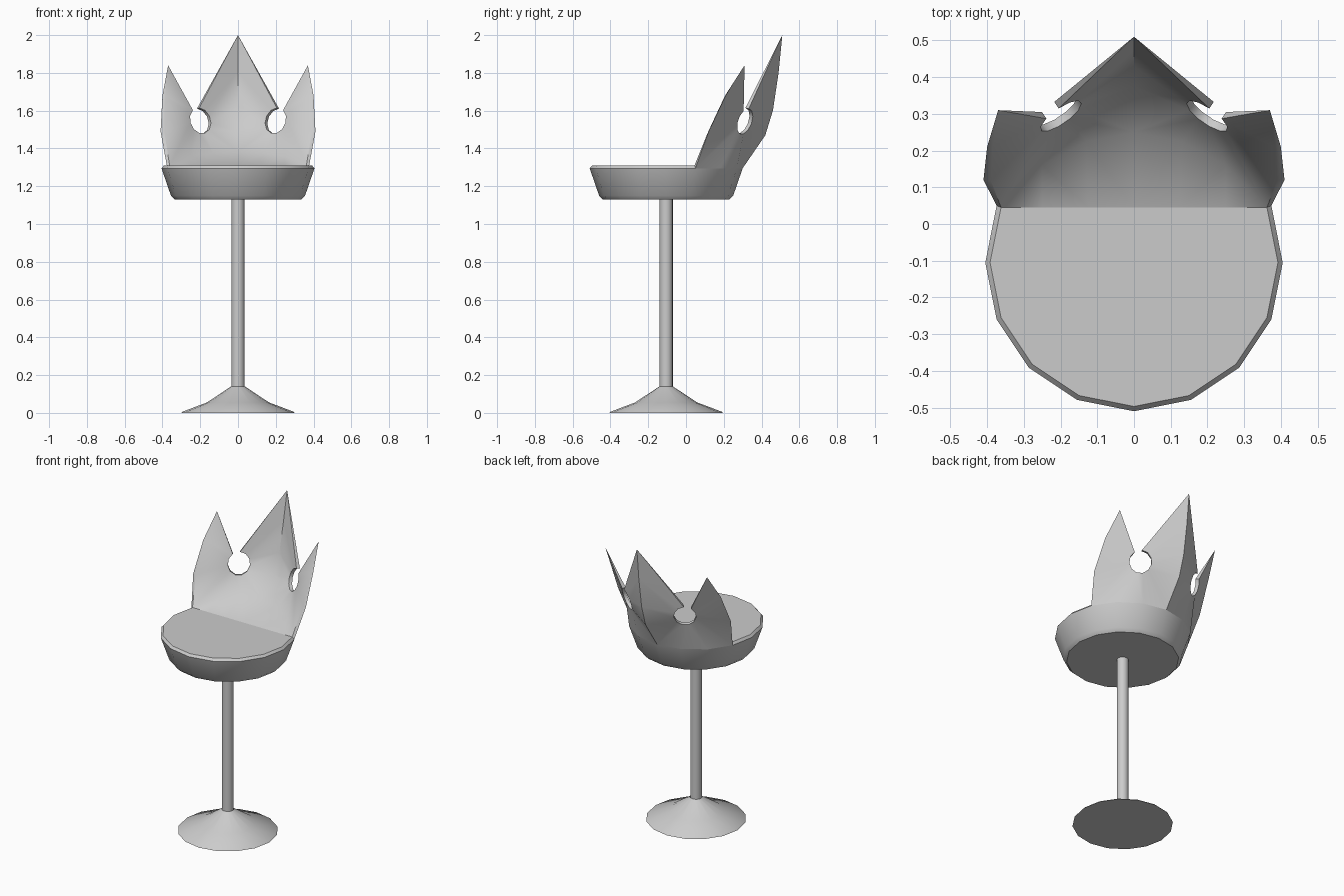
import bpy, bmesh
from math import sin, cos, pi, radians
from mathutils import Vector as V

if "Cube" in bpy.data.objects:
    bpy.data.objects.remove(bpy.data.objects["Cube"])

CY = -0.105   # y of the stool axis
N = 16


def finish(bm, name, angle):
    bmesh.ops.remove_doubles(bm, verts=bm.verts, dist=0.0005)
    bmesh.ops.recalc_face_normals(bm, faces=bm.faces)
    me = bpy.data.meshes.new(name)
    bm.to_mesh(me)
    bm.free()
    ob = bpy.data.objects.new(name, me)
    bpy.context.collection.objects.link(ob)
    bpy.ops.object.select_all(action='DESELECT')
    bpy.context.view_layer.objects.active = ob
    ob.select_set(True)
    bpy.ops.object.shade_smooth_by_angle(angle=radians(angle))
    return ob


def face(bm, pts):
    bm.faces.new([bm.verts.new(p) for p in pts])


def rim(r, z, i):
    # point i of a 16-sided ring, counted from the back
    a = 2 * pi * i / N
    return V((r * sin(a), CY + r * cos(a), z))


def lathe(bm, profile):
    for (r0, z0), (r1, z1) in zip(profile, profile[1:]):
        for i in range(N):
            face(bm, [rim(r0, z0, i), rim(r0, z0, i + 1), rim(r1, z1, i + 1), rim(r1, z1, i)])


# foot and stem
bm = bmesh.new()
foot = [(0.30, 0), (0.295, 0.006), (0.165, 0.055), (0.036, 0.14)]
lathe(bm, foot)
face(bm, [rim(0.30, 0, i) for i in range(N)])
finish(bm, "foot", 40)

bm = bmesh.new()
lathe(bm, [(0.035, 0.13), (0.035, 1.135)])
finish(bm, "stem", 40)

# seat dish, with its flat top only over the open front part
bm = bmesh.new()
lathe(bm, [(0.335, 1.13), (0.355, 1.15), (0.405, 1.295)])
face(bm, [rim(0.335, 1.13, i) for i in range(N)])
for i in range(3, 13):
    face(bm, [rim(0.405, 1.295, i), rim(0.405, 1.295, i + 1), rim(0.392, 1.31, i + 1), rim(0.392, 1.31, i)])
crease_end = rim(0.392, 1.31, 3)
crease = [V((x, crease_end.y, 1.31)) for x in (0.25, 0.125, 0)]
face(bm, [rim(0.392, 1.31, i) for i in range(3, 14)])
finish(bm, "seat", 40)

# backrest: each half is a strip from the open round hole to the outline
centre = V((0.205, 0.303, 1.545))
across, up = V((0.055, -0.038, 0)), V((0.01, 0.018, 0.068))
half_thick = V((0.006, 0.009, -0.002))
ring = []
for i in range(11):
    t = radians(55 - 32.1 * i)
    ring.append(centre + across * cos(t) + up * sin(t))
ring_out = [p + half_thick for p in ring]
ring_in = [p - half_thick for p in ring]

side_tip, top_tip = V((0.37, 0.31, 1.84)), V((0, 0.51, 2.0))
outer = [side_tip, V((0.40, 0.21, 1.68)), V((0.41, 0.12, 1.49)),
         rim(0.405, 1.295, 3), rim(0.405, 1.295, 2), rim(0.405, 1.295, 1), rim(0.405, 1.295, 0),
         V((0, 0.42, 1.47)), V((0, 0.46, 1.6)), V((0, 0.49, 1.8)), top_tip]
inner = [side_tip, V((0.385, 0.207, 1.68)), V((0.39, 0.118, 1.49)),
         crease_end, V((0.25, 0.16, 1.36)), V((0.13, 0.225, 1.375)), V((0, 0.25, 1.38)),
         V((0, 0.375, 1.49)), V((0, 0.43, 1.62)), V((0, 0.472, 1.81)), top_tip]

bm = bmesh.new()
for s in (1, -1):
    def put(*pts):
        face(bm, [(p.x * s, p.y, p.z) for p in pts])
    for i in range(10):
        put(ring_out[i], ring_out[i + 1], outer[i + 1], outer[i])
        put(ring_in[i], inner[i], inner[i + 1], ring_in[i + 1])
        put(ring_in[i], ring_in[i + 1], ring_out[i + 1], ring_out[i])
    # thin edges of the points
    put(side_tip, ring_in[0], ring_out[0])
    put(top_tip, ring_out[10], ring_in[10])
    put(outer[0], outer[1], inner[1])
    for i in (1, 2):
        put(outer[i], outer[i + 1], inner[i + 1], inner[i])
    # curved floor rising from the seat
    put(inner[3], crease[0], inner[4])
    for i in (0, 1):
        put(inner[4 + i], crease[i], crease[i + 1], inner[5 + i])
finish(bm, "backrest", 50)
